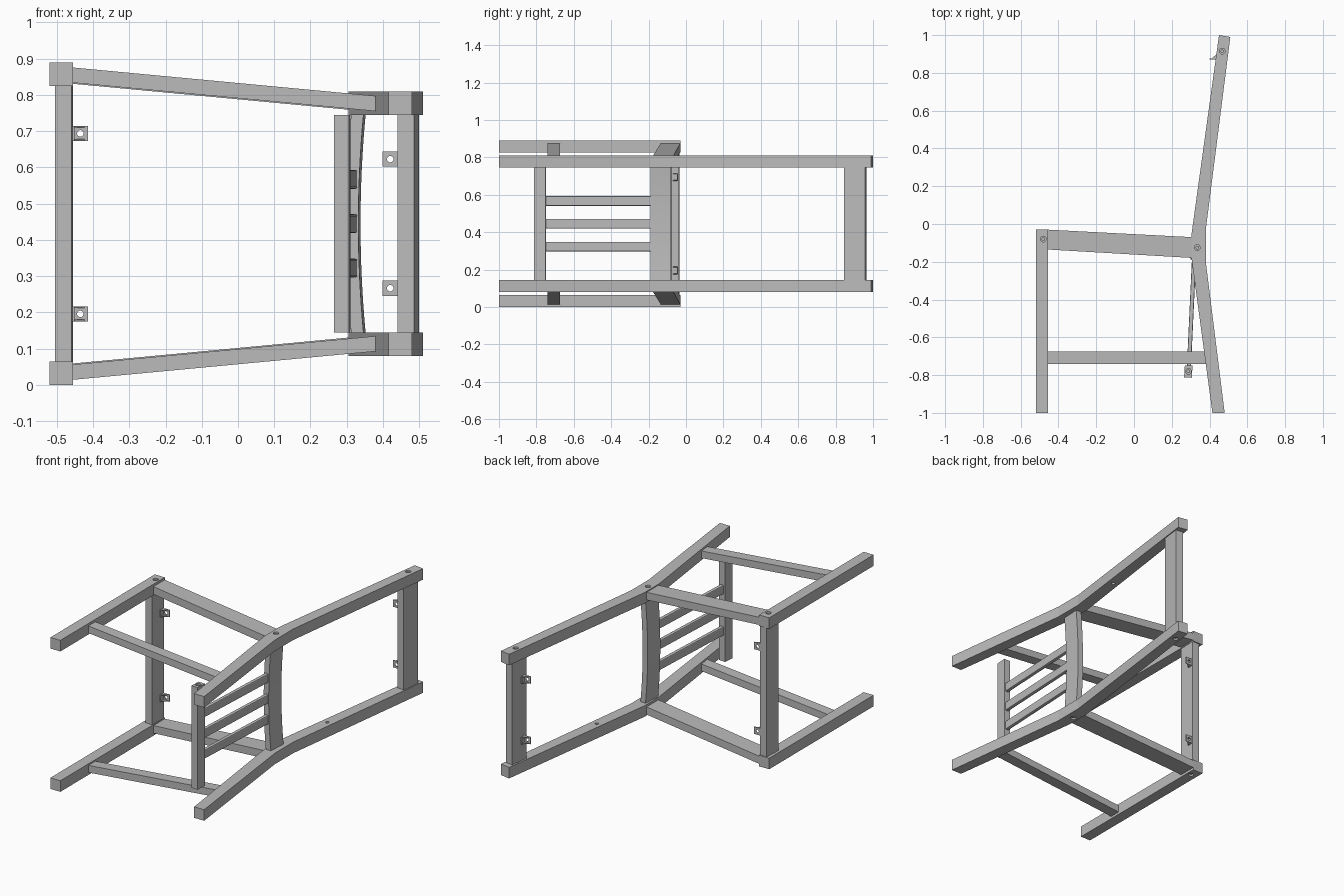
import bpy, bmesh, math
from mathutils import Matrix

old = bpy.data.objects.get("Cube")
if old:
    bpy.data.objects.remove(old)

WIDTH = 0.89          # overall size across the chair, along z
MID = WIDTH / 2

grey = bpy.data.materials.new("plain grey")
grey.use_nodes = True
grey.diffuse_color = (0.5, 0.5, 0.5, 1)
grey.node_tree.nodes["Principled BSDF"].inputs["Base Color"].default_value = (0.5, 0.5, 0.5, 1)


def add_prism(bm, outline, z0, z1, slope=0, bow=0, steps=1, flip=False):
    """Extrude an xy outline along z, optionally sheared along x or bowed."""
    rings = []
    for i in range(steps + 1):
        t = i / steps
        shift = bow * (1 - (2 * t - 1) ** 2)
        ring = []
        for x, y in outline:
            z = z0 + (z1 - z0) * t + slope * (x - outline[0][0])
            ring.append(bm.verts.new((x + shift, y, WIDTH - z if flip else z)))
        rings.append(ring)
    bm.faces.new(rings[0])
    bm.faces.new(rings[-1])
    n = len(outline)
    for a, b in zip(rings, rings[1:]):
        for i in range(n):
            j = (i + 1) % n
            bm.faces.new((a[i], a[j], b[j], b[i]))


def finish(name, bm):
    bmesh.ops.recalc_face_normals(bm, faces=bm.faces)
    mesh = bpy.data.meshes.new(name)
    bm.to_mesh(mesh)
    bm.free()
    mesh.materials.append(grey)
    obj = bpy.data.objects.new(name, mesh)
    bpy.context.collection.objects.link(obj)
    return obj


def prism(name, *args, **kw):
    bm = bmesh.new()
    add_prism(bm, *args, **kw)
    return finish(name, bm)


def drill(obj, centre, radius, depth, axis="Z"):
    """Cut a round hole reaching depth to both sides of centre."""
    bm = bmesh.new()
    turn = Matrix.Rotation(math.pi / 2, 4, "X") if axis == "Y" else Matrix()
    bmesh.ops.create_cone(bm, cap_ends=True, segments=20, radius1=radius, radius2=radius,
                          depth=2 * depth, matrix=Matrix.Translation(centre) @ turn)
    cutter = finish("hole_cutter", bm)
    cutter.hide_render = True
    mod = obj.modifiers.new("hole", "BOOLEAN")
    mod.operation, mod.solver, mod.object = "DIFFERENCE", "EXACT", cutter
    graph = bpy.context.evaluated_depsgraph_get()
    mesh = bpy.data.meshes.new_from_object(obj.evaluated_get(graph))
    obj.modifiers.clear()
    obj.data = mesh
    bpy.data.objects.remove(cutter)


def screw_hole(obj, x, y, z):
    drill(obj, (x, y, z), 0.015, 0.01)
    drill(obj, (x, y, z), 0.007, 0.03)


def bracket(name, x, y, z, up):
    """Small corner bracket: drilled plate, wall flange and two side gussets."""
    size, thick, h = 0.042, 0.005, 0.032 * up
    z0, z1 = z - size / 2, z + size / 2
    plate = prism(name + "_plate", [(x - size, y), (x, y), (x, y + thick * up),
                                    (x - size, y + thick * up)], z0, z1)
    if x < 0:
        plate.data.transform(Matrix.Translation((size, 0, 0)))
    drill(plate, (x + (size if x < 0 else -size) / 2, y, z), 0.009, 0.02, "Y")
    out = 1 if x < 0 else -1
    bm = bmesh.new()
    add_prism(bm, [(x, y), (x + out * thick, y), (x + out * thick, y + h), (x, y + h)], z0, z1)
    for a in (z0, z1 - thick):
        add_prism(bm, [(x, y), (x + out * size * 0.9, y), (x, y + h)], a, a + thick)
    finish(name + "_gussets", bm)


# Mirrored side frames
for side, flip in (("right", False), ("left", True)):
    rear = prism(side + "_rear_leg",
                 [(0.415, -1), (0.48, -1), (0.38, -0.2), (0.38, -0.03),
                  (0.51, 0.99), (0.45, 1), (0.305, -0.05), (0.305, -0.185)],
                 0.08, 0.145, flip=flip)
    front = prism(side + "_front_leg",
                  [(-0.52, -1), (-0.455, -1), (-0.455, -0.03), (-0.52, -0.03)],
                  0, 0.065, flip=flip)
    prism(side + "_seat_rail",
          [(-0.458, -0.03), (-0.458, -0.135), (0.315, -0.18), (0.315, -0.07)],
          0.014, 0.059, slope=0.094, flip=flip)
    prism(side + "_stretcher",
          [(-0.458, -0.74), (0.38, -0.74), (0.372, -0.675), (-0.458, -0.675)],
          0.014, 0.056, slope=0.094, flip=flip)

    # Screw holes outside, arm hole inside
    outer = WIDTH if flip else 0
    leg_outer = WIDTH - 0.08 if flip else 0.08
    leg_inner = WIDTH - 0.145 if flip else 0.145
    screw_hole(front, -0.48, -0.08, outer)
    screw_hole(rear, 0.335, -0.125, leg_outer)
    screw_hole(rear, 0.467, 0.915, leg_outer)
    drill(rear, (0.385, 0.28, leg_inner), 0.01, 0.02)

# Cross rails
prism("front_seat_rail", [(-0.505, -0.14), (-0.46, -0.142), (-0.455, -0.037), (-0.5, -0.035)],
      0.065, WIDTH - 0.065)
prism("crest_rail", [(0.44, 0.851), (0.486, 0.845), (0.5, 0.958), (0.455, 0.965)],
      0.145, WIDTH - 0.145)
back_rail = prism("rear_seat_rail",
                  [(0.312, -0.187), (0.346, -0.189), (0.352, -0.08), (0.318, -0.078)],
                  0.145, WIDTH - 0.145, bow=-0.014, steps=16)
bpy.ops.object.select_all(action="DESELECT")
back_rail.select_set(True)
bpy.context.view_layer.objects.active = back_rail
bpy.ops.object.shade_smooth_by_angle(angle=math.radians(30))

# Lower slat bar with a screw hole in each end
bar = prism("slat_bar", [(0.265, -0.812), (0.306, -0.814), (0.31, -0.75), (0.269, -0.748)],
            0.145, WIDTH - 0.145)
for z in (0.145, WIDTH - 0.145):
    screw_hole(bar, 0.288, -0.78, z)

# Three slats
for i in range(3):
    z = MID + (i - 1) * 0.122
    slat = prism("slat_%d" % (i + 1),
                 [(0.28, -0.755), (0.302, -0.755), (0.329, -0.18), (0.307, -0.18)],
                 z - 0.026, z + 0.026)
    bevel = slat.modifiers.new("soft_edges", "BEVEL")
    bevel.width, bevel.segments = 0.005, 2

# Corner brackets
for s in (-1, 1):
    tag = "left" if s > 0 else "right"
    bracket(tag + "_seat_bracket", -0.456, -0.042, MID + s * 0.249, -1)
    bracket(tag + "_crest_bracket", 0.441, 0.87, MID + s * 0.178, 1)
